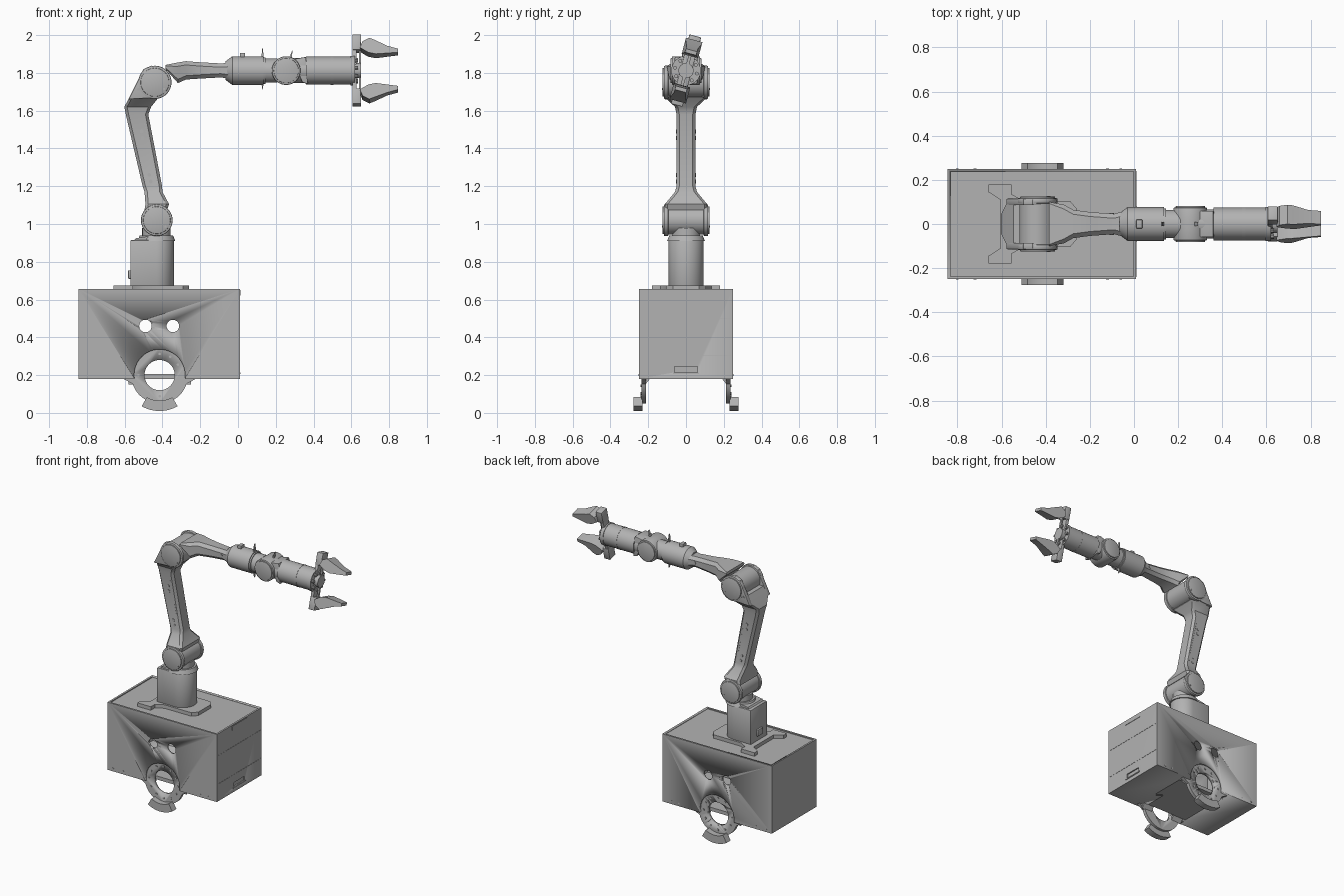
import bpy, bmesh
from math import pi, sin, cos, radians
from mathutils import Matrix, Vector

if "Cube" in bpy.data.objects:
    bpy.data.objects.remove(bpy.data.objects["Cube"], do_unlink=True)

metal = bpy.data.materials.new("machine grey")
metal.use_nodes = True
GREY = (0.45, 0.45, 0.45, 1)
metal.diffuse_color = GREY
metal.node_tree.nodes["Principled BSDF"].inputs["Base Color"].default_value = GREY


def apply(ob, mod):
    bpy.context.view_layer.objects.active = ob
    bpy.ops.object.modifier_apply(modifier=mod.name)


def finish(name, bm, bevel=0.0):
    """Turn a bmesh into a shaded object, with an optional edge bevel."""
    bmesh.ops.recalc_face_normals(bm, faces=bm.faces)
    me = bpy.data.meshes.new(name)
    bm.to_mesh(me)
    bm.free()
    ob = bpy.data.objects.new(name, me)
    bpy.context.collection.objects.link(ob)
    me.materials.append(metal)
    bpy.ops.object.select_all(action="DESELECT")
    ob.select_set(True)
    bpy.context.view_layer.objects.active = ob
    if bevel:
        mod = ob.modifiers.new("bevel", "BEVEL")
        mod.width, mod.segments = bevel, 2
        mod.limit_method, mod.angle_limit = "ANGLE", radians(40)
        apply(ob, mod)
    bpy.ops.object.shade_smooth_by_angle(angle=radians(32))
    return ob


def box(name, lo, hi, bevel=0.0):
    lo, hi = Vector(lo), Vector(hi)
    bm = bmesh.new()
    bmesh.ops.create_cube(bm, size=1, matrix=Matrix.Translation((lo + hi) / 2) @ Matrix.Diagonal((*(hi - lo), 1)))
    return finish(name, bm, bevel)


def cyl(name, axis, start, end, r, u, v, r2=None, bevel=0.0, sides=48):
    """Cylinder along x or y; u, v are the two other coordinates."""
    mid = (start + end) / 2
    if axis == "x":
        m = Matrix.Translation((mid, u, v)) @ Matrix.Rotation(pi / 2, 4, "Y")
    elif axis == "y":
        m = Matrix.Translation((u, mid, v)) @ Matrix.Rotation(-pi / 2, 4, "X")
    else:
        m = Matrix.Translation((u, v, mid))
    bm = bmesh.new()
    bmesh.ops.create_cone(bm, cap_ends=True, segments=sides, radius1=r,
                          radius2=r if r2 is None else r2, depth=end - start, matrix=m)
    return finish(name, bm, bevel)


def prism(name, pts, start, end, up="y", bevel=0.0):
    """Extrude an outline: xz outline along y, or xy outline along z."""
    put = (lambda p, t: (p[0], t, p[1])) if up == "y" else (lambda p, t: (*p, t))
    bm = bmesh.new()
    face = bm.faces.new([bm.verts.new(put(p, start)) for p in pts])
    new = bmesh.ops.extrude_face_region(bm, geom=[face])["geom"]
    bmesh.ops.translate(bm, verts=[g for g in new if isinstance(g, bmesh.types.BMVert)],
                        vec=Vector(put((0, 0), end - start)))
    return finish(name, bm, bevel)


def loft(name, axis, sections, c=0.015):
    """Chamfered rectangles (position, low, high, half depth) joined along z or x."""
    bm, rings = bmesh.new(), []
    for t, lo, hi, h in sections:
        k = min(c, (hi - lo) / 3)
        loop = [(lo + k, -h), (hi - k, -h), (hi, k - h), (hi, h - k),
                (hi - k, h), (lo + k, h), (lo, h - k), (lo, k - h)]
        rings.append([bm.verts.new((a, y, t) if axis == "z" else (t, y, a)) for a, y in loop])
    for a, b in zip(rings, rings[1:]):
        for i in range(8):
            j = (i + 1) % 8
            bm.faces.new((a[i], a[j], b[j], b[i]))
    bm.faces.new(rings[0])
    bm.faces.new(rings[-1])
    return finish(name, bm)


def cut(ob, *cutters):
    for c in cutters:
        mod = ob.modifiers.new("cut", "BOOLEAN")
        mod.operation, mod.object, mod.solver = "DIFFERENCE", c, "EXACT"
        apply(ob, mod)
        bpy.data.objects.remove(c, do_unlink=True)


def arc(cx, cz, r, a0, a1, n):
    return [(cx + r * cos(radians(a0 + (a1 - a0) * i / n)),
             cz + r * sin(radians(a0 + (a1 - a0) * i / n))) for i in range(n + 1)]


# Hollow cabinet with side windows and a sunk lid
RX, RZ = -0.415, 0.2
cabinet = box("cabinet", (-0.845, -0.25, 0.18), (0.01, 0.25, 0.657))
cut(cabinet, box("c", (-0.83, -0.235, 0.205), (-0.005, 0.235, 0.635)),
    box("c", (-0.832, -0.237, 0.65), (-0.003, 0.237, 0.7)),
    cyl("c", "y", -0.3, 0.3, 0.135, RX, RZ + 0.001),
    cyl("c", "y", -0.3, 0.3, 0.033, -0.49, 0.46),
    cyl("c", "y", -0.3, 0.3, 0.033, -0.345, 0.46),
    box("c", (0.002, -0.06, 0.215), (0.1, 0.06, 0.245)))
box("cabinet_floor", (-0.6, -0.19, 0.18), (-0.23, 0.19, 0.205))
prism("end_notch_plate", [(-0.003, -0.08), (0.013, -0.08), (0.013, 0.08), (-0.003, 0.08)], 0.622, 0.65, "z")
box("end_handle", (0.008, -0.07, 0.205), (0.014, 0.07, 0.213))
for z in (0.3, 0.5):
    box("end_seam", (0.009, -0.24, z), (0.0115, 0.24, z + 0.003))

# Mounting rings and feet on both sides of the cabinet
for s in (-1, 1):
    ring_pts = [(-0.61, 0.2), (-0.61, 0.182)] + arc(RX, RZ, 0.15, 198, 342, 32) + [(-0.22, 0.182), (-0.22, 0.2)]
    ring = prism("ring_plate", ring_pts + arc(RX, RZ, 0.15, 0, 180, 32), *sorted((s * 0.212, s * 0.236)))
    cut(ring, cyl("c", "y", -0.3, 0.3, 0.08, RX, RZ))
    foot = arc(RX, RZ, 0.19, 240, 300, 12) + arc(RX, RZ, 0.135, 300, 240, 12)
    prism("foot", foot, *sorted((s * 0.23, s * 0.277)))
    for a in range(0, 360, 30):
        x, z = RX + 0.112 * cos(radians(a)), RZ + 0.112 * sin(radians(a))
        cyl("ring_bolt", "y", *sorted((s * 0.234, s * 0.24)), 0.007, x, z, sides=10)
    for x in (-0.54, -0.29):
        prism("ring_gusset", [(s * 0.19, 0.182), (s * 0.215, 0.182), (s * 0.215, 0.15)], x - 0.04, x + 0.04).matrix_world = \
            Matrix.Translation((x, 0, 0)) @ Matrix(((0, 1, 0, -x), (1, 0, 0, 0), (0, 0, 1, 0), (0, 0, 0, 1)))
    for x in (-0.8, -0.72, -0.12, -0.06):
        cyl("panel_screw", "y", *sorted((s * 0.249, s * 0.252)), 0.006, x, 0.2, sides=10)

# Base plate with two arms
half = [(-0.26, 0.07), (-0.29, 0.105), (-0.5, 0.105), (-0.555, 0.135), (-0.555, 0.18),
        (-0.66, 0.18), (-0.66, 0.145), (-0.605, 0.11)]
prism("base_plate", half + [(x, -y) for x, y in reversed(half)], 0.648, 0.675, "z")

# Column: flat back with rounded top, round front
body = prism("base_column", [(-0.57, -0.092), (-0.57, 0.092)] + arc(-0.432, 0, 0.092, 90, -90, 24), 0.67, 0.915, "z", 0.006)
cut(body, box("c", (-0.7, -0.2, 0.97), (-0.5, 0.2, 1.0)))
cyl("column_collar", "z", 0.91, 0.94, 0.1, -0.432, 0, r2=0.088)
prism("column_shoulder", [(-0.56, 0.9), (-0.54, 0.925), (-0.44, 0.94), (-0.44, 0.9)], -0.08, 0.08)
box("cable_socket", (-0.582, -0.03, 0.71), (-0.565, 0.03, 0.755), 0.004)
cyl("shoulder_neck", "z", 0.93, 0.98, 0.075, -0.432, 0)


# Joint: a drum, two side caps and a ring of bolts
def joint(name, x, z, r, half_drum, half_cap):
    cyl(name + "_drum", "y", -half_drum, half_drum, r * 0.9, x, z)
    for s in (-1, 1):
        cyl(name + "_housing", "y", *sorted((s * (half_drum - 0.005), s * (half_cap - 0.008))), r, x, z, bevel=0.006)
        cyl(name + "_cap", "y", *sorted((s * (half_cap - 0.01), s * half_cap)), r * 0.86, x, z, bevel=0.003)
        cyl(name + "_cap_screw", "y", *sorted((s * half_cap, s * (half_cap + 0.002))), 0.006,
            x + r * 0.55, z - r * 0.4, sides=10)


joint("shoulder", -0.43, 1.02, 0.084, 0.098, 0.125)
joint("elbow", -0.44, 1.75, 0.088, 0.098, 0.125)

# Upper arm, wide at both forks
loft("upper_arm", "z", [(1.075, -0.495, -0.375, 0.112), (1.105, -0.49, -0.365, 0.112),
                        (1.17, -0.495, -0.4, 0.058), (1.2, -0.505, -0.402, 0.05),
                        (1.58, -0.594, -0.475, 0.05), (1.62, -0.602, -0.46, 0.058),
                        (1.67, -0.575, -0.42, 0.112), (1.72, -0.545, -0.42, 0.116)])
for s in (-1, 1):
    prism("elbow_fork", [(-0.58, 1.66), (-0.5, 1.82), (-0.46, 1.838), (-0.42, 1.83), (-0.4, 1.67)],
          *sorted((s * 0.085, s * 0.115)), bevel=0.005)
    for x, z in ((-0.51, 1.49), (-0.505, 1.455), (-0.47, 1.26), (-0.462, 1.225)):
        cyl("arm_screw", "y", *sorted((s * 0.048, s * 0.053)), 0.01, x, z, sides=12)
    for i in range(18):
        cyl("arm_vent", "y", *sorted((s * 0.049, s * 0.0515)), 0.003, -0.495 + 0.0042 * i, 1.53 - 0.02 * i, sides=6)
    for x in (-0.22, -0.1):
        cyl("forearm_screw", "y", *sorted((s * 0.044, s * 0.05)), 0.01, x, 1.815, sides=12)

# Forearm
loft("forearm", "x", [(-0.385, 1.822, 1.842, 0.1), (-0.318, 1.746, 1.855, 0.088), (-0.275, 1.765, 1.862, 0.064),
                      (-0.2, 1.77, 1.856, 0.054), (-0.09, 1.776, 1.85, 0.046), (-0.02, 1.765, 1.855, 0.065)], 0.02)
WZ = 1.812
cyl("wrist_flare", "x", -0.065, -0.03, 0.05, 0, WZ, r2=0.076)
cyl("wrist_tube", "x", -0.03, 0.135, 0.076, 0, WZ)
cyl("wrist_lip", "x", 0.135, 0.145, 0.07, 0, WZ)
cyl("wrist_neck", "x", 0.145, 0.21, 0.064, 0, WZ)
box("wrist_button", (0.01, -0.02, 1.88), (0.038, 0.02, 1.906), 0.004)
cyl("wrist_drum", "y", -0.075, 0.075, 0.076, 0.255, WZ, bevel=0.006)
for s in (-1, 1):
    cyl("wrist_cap", "y", *sorted((s * 0.07, s * 0.082)), 0.066, 0.255, WZ, bevel=0.003)
cyl("hand_neck", "x", 0.27, 0.37, 0.066, 0, WZ)
cyl("hand_tube", "x", 0.36, 0.6, 0.074, 0, WZ)
cyl("hand_collar", "x", 0.49, 0.505, 0.0755, 0, WZ)
prism("hand_cover", [(0.29, 1.872), (0.36, 1.885), (0.37, 1.74), (0.34, 1.75)], -0.06, 0.06, bevel=0.005)
for x, z0, z1, a in ((0.13, 1.87, 1.94, 0), (0.275, 1.87, 1.925, 0.3), (0.13, 1.76, 1.705, 0)):
    w = 0.008
    prism("spike", [(x - w, z0), (x + w, z0), (x + a * 0.05, z1)], -0.008, 0.008)

# Gripper, built upright and then rolled about the wrist axis
parts = [cyl("gripper_flange", "x", 0.595, 0.62, 0.078, 0, WZ),
         box("gripper_rail", (0.605, -0.03, WZ - 0.185), (0.628, 0.03, WZ + 0.185), 0.004),
         cyl("gripper_hub", "x", 0.62, 0.65, 0.04, 0, WZ),
         box("gripper_rod", (0.64, -0.008, WZ - 0.13), (0.65, 0.008, WZ + 0.13))]
for a in range(0, 360, 45):
    parts.append(cyl("flange_bolt", "x", 0.615, 0.635, 0.01, 0.06 * cos(radians(a)), WZ + 0.06 * sin(radians(a)), sides=10))
for s in (-1, 1):
    zs = lambda pts: [(x, WZ + s * z) for x, z in pts]
    parts.append(prism("finger_block", zs([(0.605, 0.105), (0.65, 0.105), (0.652, 0.19), (0.605, 0.19)]), -0.032, 0.032, bevel=0.004))
    finger = prism("finger", zs([(0.645, 0.115), (0.66, 0.15), (0.695, 0.168), (0.72, 0.158), (0.79, 0.128),
                                 (0.847, 0.112), (0.847, 0.092), (0.73, 0.08), (0.69, 0.088)]), -0.05, 0.05)
    for v in finger.data.vertices:
        v.co.y *= 0.9 if v.co.x < 0.75 else 0.62
    parts.append(finger)
roll = Matrix.Translation((0, 0, WZ)) @ Matrix.Rotation(radians(-15), 4, "X") @ Matrix.Translation((0, 0, -WZ))
for p in parts:
    p.data.transform(roll)
